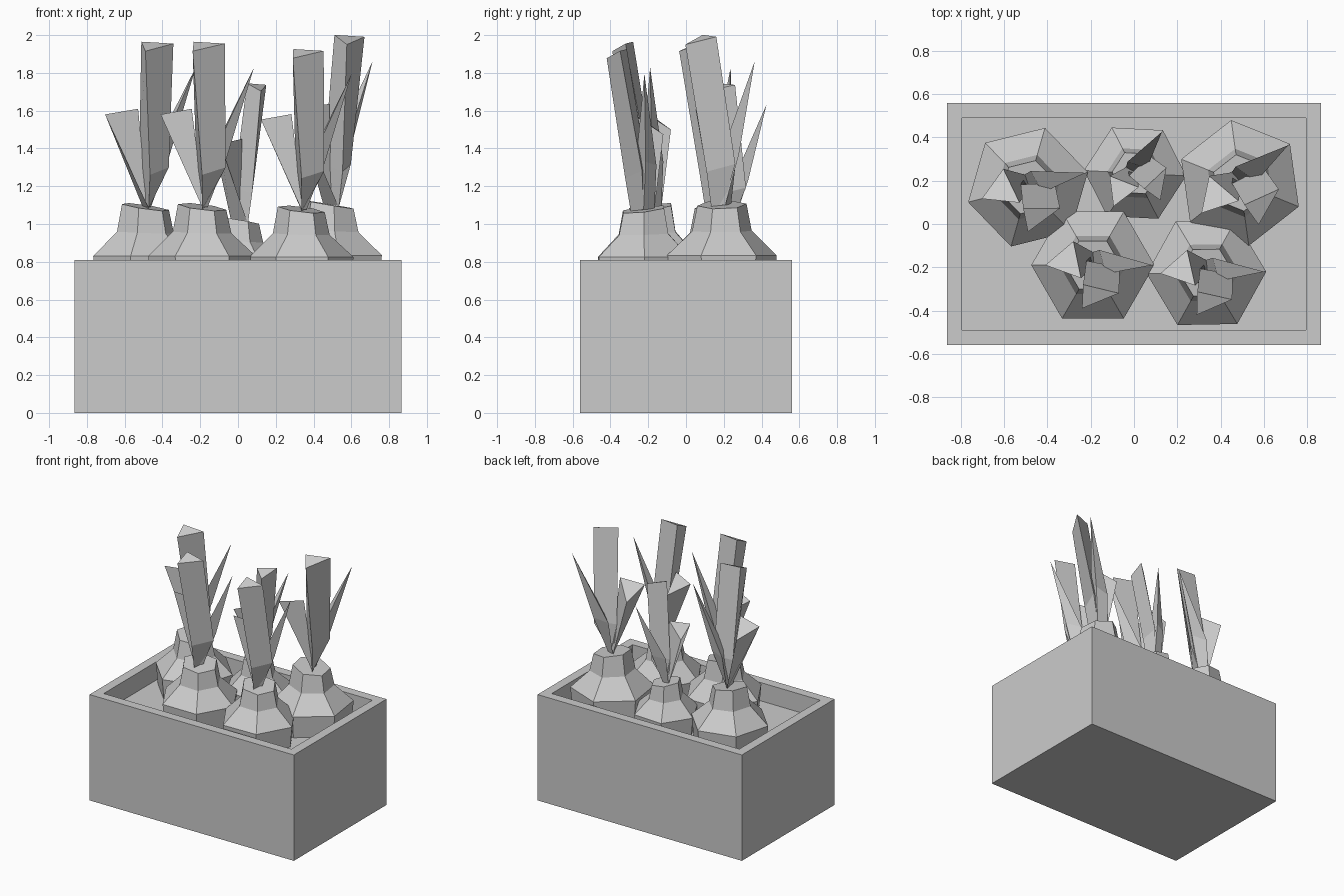
import bpy, bmesh, math
from mathutils import Vector

cube = bpy.data.objects.get("Cube")
if cube:
    bpy.data.objects.remove(cube, do_unlink=True)

stone = bpy.data.materials.new("pale grey")
stone.use_nodes = True
GREY = (0.6, 0.6, 0.6, 1)
stone.diffuse_color = GREY
stone.node_tree.nodes["Principled BSDF"].inputs["Base Color"].default_value = GREY

FLOOR = 0.67


def make_mesh(name, bm):
    bmesh.ops.recalc_face_normals(bm, faces=bm.faces)
    mesh = bpy.data.meshes.new(name)
    bm.to_mesh(mesh)
    bm.free()
    mesh.materials.append(stone)
    return mesh


def place(name, mesh, loc=(0, 0, 0), turn=0, size=1):
    ob = bpy.data.objects.new(name, mesh)
    bpy.context.collection.objects.link(ob)
    ob.location = loc
    ob.rotation_euler.z = math.radians(turn)
    ob.scale = (size, size, size)
    return ob


def loft(name, rings):
    """Skin a stack of rings with equal point counts and cap both ends."""
    bm = bmesh.new()
    loops = [[bm.verts.new(p) for p in ring] for ring in rings]
    n = len(loops[0])
    for a, b in zip(loops, loops[1:]):
        for i in range(n):
            j = (i + 1) % n
            bm.faces.new((a[i], a[j], b[j], b[i]))
    bm.faces.new(loops[0])
    bm.faces.new(loops[-1])
    bmesh.ops.remove_doubles(bm, verts=bm.verts, dist=0.0005)
    return make_mesh(name, bm)


# Planter box with a recessed top
bm = bmesh.new()
bmesh.ops.create_cube(bm, size=1)
bmesh.ops.scale(bm, vec=(1.73, 1.12, 0.81), verts=bm.verts)
bmesh.ops.translate(bm, vec=(0, 0, 0.405), verts=bm.verts)
top = max(bm.faces, key=lambda f: f.calc_center_median().z)
bmesh.ops.inset_region(bm, faces=[top], thickness=0.1)
inner = bmesh.ops.extrude_face_region(bm, geom=[top])["geom"]
bmesh.ops.translate(bm, vec=(0, 0, FLOOR - 0.81),
                    verts=[v for v in inner if isinstance(v, bmesh.types.BMVert)])
if top.is_valid:
    bm.faces.remove(top)
place("planter_box", make_mesh("planter_box", bm))


# Six-sided rock mound with a slightly tilted neck
def hexagon(r, z, tilt=0.0):
    ring = []
    for i in range(6):
        a = i * math.pi / 3
        x, y = r * math.cos(a), r * math.sin(a)
        ring.append((x, y, z + tilt * (y - x)))
    return ring


mound = loft("mound", [hexagon(0.27, 0), hexagon(0.285, 0.16),
                       hexagon(0.155, 0.285, 0.03), hexagon(0.128, 0.42, 0.12)])

# Tall blunt crystal, pinched at the foot
tall = loft("tall_crystal", [
    [(0, -0.07, 0.41), (0.01, 0.0, 0.41), (0, 0.05, 0.41)],
    [(0, -0.10, 0.59), (0.125, -0.01, 0.63), (-0.03, 0.02, 0.63)],
    [(-0.05, -0.2, 1.245), (0.12, -0.13, 1.285), (-0.045, -0.09, 1.295)]])

# Short blunt crystal leaning out to one side
short = loft("short_crystal", [
    [(0, -0.06, 0.42), (0.01, 0.0, 0.42), (0, 0.06, 0.42)],
    [(-0.22, 0.0, 0.91), (-0.055, -0.06, 0.94), (-0.09, 0.11, 0.83)]])

# Sharp crystal leaning out to the other side
spike = loft("sharp_crystal", [
    [(0, -0.04, 0.42), (0.03, 0.0, 0.42), (0, 0.06, 0.42)],
    [(0.06, -0.04, 0.70), (0.13, 0.01, 0.68), (0.03, 0.07, 0.66)],
    [(0.275, 0.0, 1.16)] * 3])

# Five clusters: x, y, turn, size
clusters = {
    "back_right": (-0.49, 0.17, 14, 1.0),
    "front_right": (-0.19, -0.19, 0, 1.0),
    "back_middle": (0.005, 0.235, 57, 0.83),
    "front_left": (0.335, -0.225, 1, 0.97),
    "back_left": (0.49, 0.19, 38, 1.028),
}
parts = {"mound": mound, "tall_crystal": tall,
         "short_crystal": short, "sharp_crystal": spike}
for spot, (x, y, turn, size) in clusters.items():
    for part, mesh in parts.items():
        place(f"{spot}_{part}", mesh, Vector((x, y, FLOOR)), turn, size)
